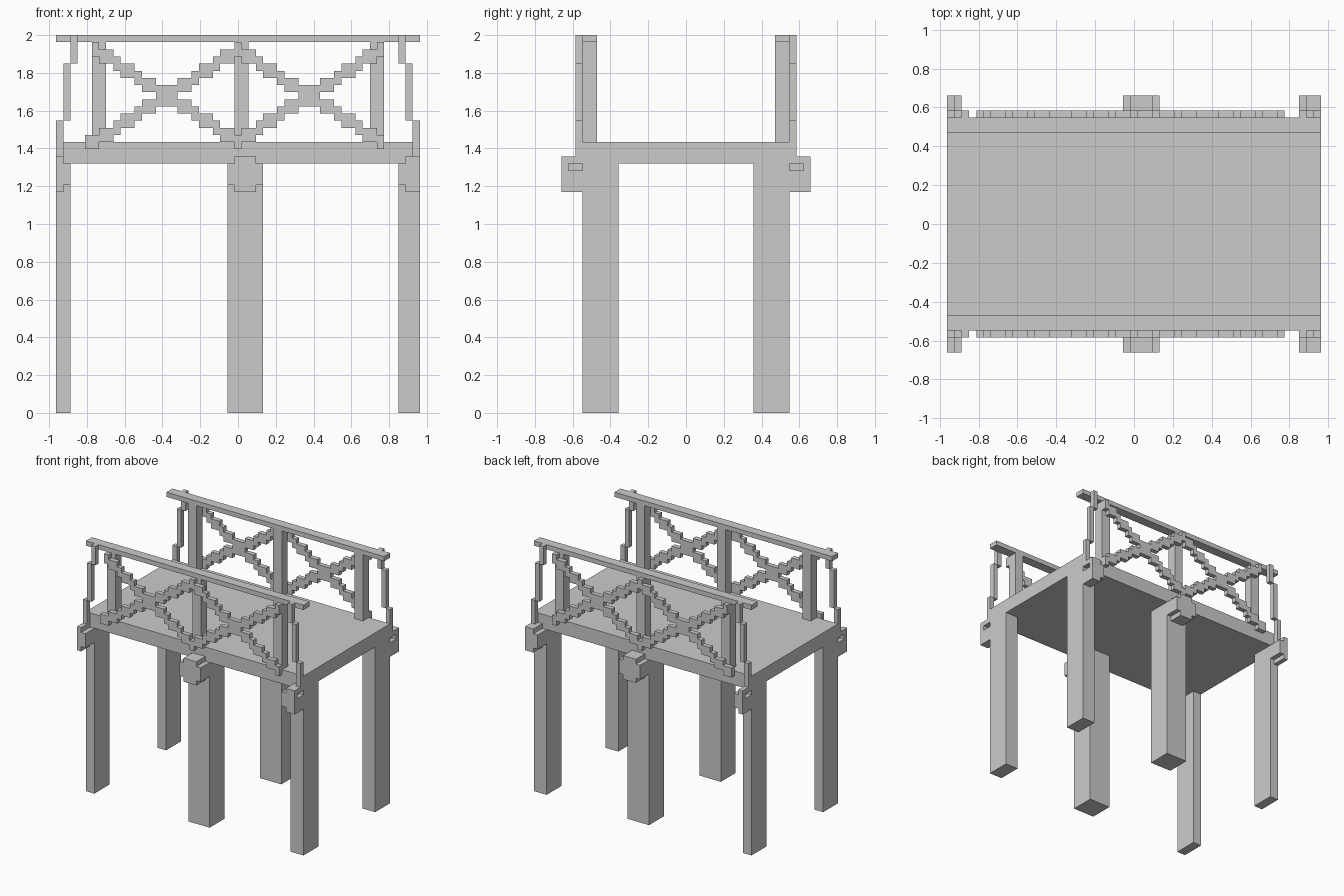
import bpy
import bmesh
from itertools import product
from mathutils import Vector

cube = bpy.data.objects.get("Cube")
if cube:
    bpy.data.objects.remove(cube, do_unlink=True)

# Lattice: one unit of the blocky grid, and its size in cells
UNIT = 2 / 53
WIDTH, DEPTH = 51, 35


def place(i, j, k):
    return Vector((i - WIDTH / 2, j - DEPTH / 2, k)) * UNIT


def cells(x, y, z):
    return set(product(range(*x), range(*y), range(*z)))


def build(name, solid, mirrored=True):
    """Skin a set of grid cells, merge flat faces, mirror to the back."""
    bm = bmesh.new()
    corners = {}

    def corner(p):
        if p not in corners:
            corners[p] = bm.verts.new(place(*p))
        return corners[p]

    for cell in solid:
        for axis, side in product(range(3), (0, 1)):
            neighbour = list(cell)
            neighbour[axis] += 2 * side - 1
            if tuple(neighbour) in solid:
                continue
            quad = []
            for a, b in ((0, 0), (1, 0), (1, 1), (0, 1)):
                p = list(cell)
                p[axis] += side
                p[(axis + 1) % 3] += a
                p[(axis + 2) % 3] += b
                quad.append(corner(tuple(p)))
            bm.faces.new(quad if side else quad[::-1])
    bmesh.ops.dissolve_limit(bm, angle_limit=0.01, verts=bm.verts[:], edges=bm.edges[:])
    mesh = bpy.data.meshes.new(name)
    bm.to_mesh(mesh)
    bm.free()
    obj = bpy.data.objects.new(name, mesh)
    bpy.context.collection.objects.link(obj)
    if mirrored:
        mod = obj.modifiers.new("Mirror", 'MIRROR')
        mod.use_axis = (False, True, False)
        mod.use_clip = False
        mod.use_mirror_merge = False
    return obj


# Deck
build("deck", cells((0, WIDTH), (3, DEPTH - 3), (35, 38)), mirrored=False)

# Legs
for name, span in (("right", (0, 2)), ("middle", (24, 29)), ("left", (48, 51))):
    build(name + "_legs", cells(span, (3, 8), (0, 35)))

# Top rails and upright railing posts
build("top_rails", cells((0, WIDTH), (3, 5), (52, 53)))
for name, start in (("right", 5), ("middle", 25), ("left", 44)):
    build(name + "_railing_posts", cells((start, start + 2), (3, 5), (38, 52)))

# Round beam ends, cut off flush at the two ends of the deck
for name, start in (("right", -3), ("middle", 24), ("left", 48)):
    disc = cells((start, start + 5), (0, 3), (32, 35))
    disc |= cells((start + 1, start + 4), (0, 3), (31, 36))
    disc = {c for c in disc if 0 <= c[0] < WIDTH}
    # Small slots in the end faces
    disc -= cells((0, 1), (1, 3), (34, 35)) | cells((50, 51), (1, 3), (34, 35))
    build(name + "_beam_ends", disc)

# Stepped struts leaning inward at the corners
strut = set()
for step, (low, high) in enumerate(((36, 41), (41, 49), (49, 53))):
    strut |= cells((step, step + 1), (2, 3), (low, high))
build("right_end_struts", strut)
build("left_end_struts", {(WIDTH - 1 - i, j, k) for i, j, k in strut})

# Stepped cross braces
for name, centre in (("right", 15), ("left", 35)):
    brace = set()
    for d in range(-10, 11):
        low = round(43.5 + 0.64 * d + 0.01)
        for bottom in (low, 87 - low):
            brace |= cells((centre + d, centre + d + 1), (2, 3), (bottom, bottom + 2))
    if name == "right":
        brace |= cells((4, 5), (2, 3), (37, 39))
    build(name + "_cross_braces", brace)
